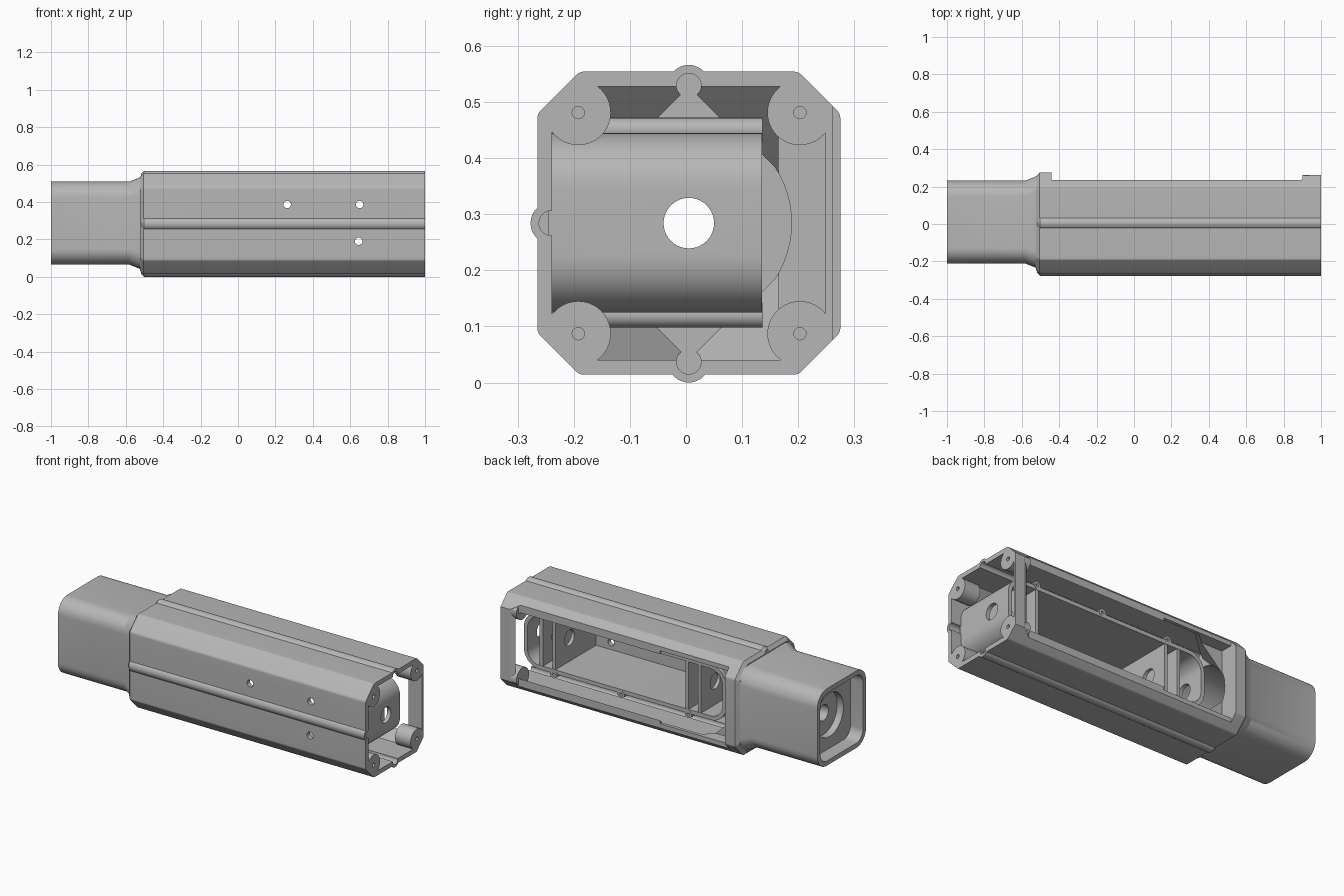
import bpy, bmesh, math
from mathutils import Vector

cube = bpy.data.objects.get("Cube")
if cube:
    bpy.data.objects.remove(cube, do_unlink=True)

CY, CZ = 0.005, 0.284      # housing axis
gray = bpy.data.materials.new("plastic_gray")
gray.use_nodes = True
COLOR = (0.47, 0.47, 0.47, 1)
gray.diffuse_color = COLOR
gray.node_tree.nodes["Principled BSDF"].inputs["Base Color"].default_value = COLOR

AXES = {"X": lambda u, v, t: (t, u, v),
        "Y": lambda u, v, t: (u, t, v),
        "Z": lambda u, v, t: (u, v, t)}


def finish_mesh(name, bm):
    bmesh.ops.recalc_face_normals(bm, faces=bm.faces)
    me = bpy.data.meshes.new(name)
    bm.to_mesh(me)
    bm.free()
    me.materials.append(gray)
    ob = bpy.data.objects.new(name, me)
    bpy.context.collection.objects.link(ob)
    return ob


def loft(name, sections, axis="X"):
    """Skin equal-length outlines placed at positions along an axis."""
    bm = bmesh.new()
    rings = [[bm.verts.new(AXES[axis](u, v, t)) for u, v in pts] for t, pts in sections]
    n = len(rings[0])
    for a, b in zip(rings, rings[1:]):
        for i in range(n):
            bm.faces.new((a[i], a[(i + 1) % n], b[(i + 1) % n], b[i]))
    bm.faces.new(rings[0])
    bm.faces.new(rings[-1])
    return finish_mesh(name, bm)


def prism(name, pts, a, b, axis="X"):
    return loft(name, [(a, pts), (b, pts)], axis)


def circle(u, v, r, n=40):
    return [(u + r * math.cos(2 * math.pi * i / n), v + r * math.sin(2 * math.pi * i / n))
            for i in range(n)]


def rounded(pts, r, n=6):
    """Round each corner of a convex outline with a radius."""
    out = []
    for i, p in enumerate(pts):
        p = Vector(p)
        d0 = (Vector(pts[i - 1]) - p).normalized()
        d1 = (Vector(pts[(i + 1) % len(pts)]) - p).normalized()
        half = d0.angle(d1) / 2
        c = p + (d0 + d1).normalized() * (r / math.sin(half))
        s, e = p + d0 * (r / math.tan(half)) - c, p + d1 * (r / math.tan(half)) - c
        ang = s.angle(e)
        for k in range(n + 1):
            f = k / n
            out.append(tuple(c + (s * math.sin((1 - f) * ang) + e * math.sin(f * ang)) / math.sin(ang)))
    return out


def rect(u0, u1, v0, v1):
    return [(u0, v0), (u1, v0), (u1, v1), (u0, v1)]


def square(h, r):
    return rounded(rect(CY + 0.005 - h, CY + 0.005 + h, CZ + 0.003 - h, CZ + 0.003 + h), r, 10)


def octagon(h, c):
    k = h - c
    return [(CY + u, CZ + v) for u, v in
            ((-k, -h), (k, -h), (h, -k), (h, k), (k, h), (-k, h), (-h, k), (-h, -k))]


def boolean(ob, tool, op="DIFFERENCE"):
    mod = ob.modifiers.new("bool", "BOOLEAN")
    mod.operation, mod.solver, mod.object = op, "EXACT", tool
    bpy.context.view_layer.objects.active = ob
    bpy.ops.object.modifier_apply(modifier=mod.name)
    bpy.data.objects.remove(tool, do_unlink=True)


parts = []

# Octagonal housing with a softened rear shoulder
shell = loft("housing_shell", [(-0.523, rounded(octagon(0.252, 0.07), 0.02)),
                               (-0.505, rounded(octagon(0.27, 0.075), 0.02)),
                               (1, rounded(octagon(0.27, 0.075), 0.02))])
parts.append(shell)

# Half-round ridges on top, bottom and front, hollow underneath
ridges = [(CY, 0.529), (CY, 0.037), (-0.24, CZ)]
for u, v in ridges:
    boolean(shell, loft("ridge", [(-0.518, circle(u, v, 0.022)), (-0.503, circle(u, v, 0.037)),
                                  (1, circle(u, v, 0.037))]), "UNION")

# Hollow interior narrowing to a diamond at the rear wall
bm = bmesh.new()
for x, pts in ((1.1, octagon(0.2435, 0.066)), (-0.25, octagon(0.2435, 0.066))):
    for u, v in pts:
        bm.verts.new((x, u, v))
for u, v in ((1, 0), (0, 1), (-1, 0), (0, -1)):
    bm.verts.new((-0.44, CY + u * 0.2435, CZ + v * 0.2435))
bmesh.ops.convex_hull(bm, input=bm.verts)
boolean(shell, finish_mesh("interior", bm))
for u, v in ridges:
    boolean(shell, prism("groove", circle(u, v, 0.022), -0.44, 1.1))

# Open back, leaving the rear flange and the front prongs
boolean(shell, prism("back_opening", [(-0.44, 0.235), (0.89, 0.235), (0.94, 0.262), (1.1, 0.262),
                                      (1.1, 0.4), (-0.44, 0.4)], -0.1, 0.7, "Z"))
boolean(shell, prism("flange_clearance", rect(-0.44, 0, 0.165, 0.4), CZ - 0.21, CZ + 0.21, "Z"))

# Screw holes through the front wall
for x, z in ((0.263, 0.387), (0.65, 0.387), (0.645, 0.19)):
    boolean(shell, prism("screw_hole", circle(x, z, 0.02, 24), -0.4, -0.15, "Y"))
boolean(shell, prism("bore", circle(CY, CZ, 0.183, 64), -0.6, -0.43))

# Rounded square neck with a stepped end recess
neck = loft("neck", [(-1, square(0.222, 0.085)), (-0.58, square(0.222, 0.085)),
                     (-0.52, square(0.246, 0.09))])
parts.append(neck)
boolean(neck, prism("end_recess", square(0.195, 0.062), -1.1, -0.92))
boolean(neck, prism("counterbore", circle(CY, CZ, 0.125, 48), -0.95, -0.88))
boolean(neck, prism("bore", circle(CY, CZ, 0.183, 64), -0.83, -0.4))
boolean(neck, prism("cable_hole", circle(CY, CZ, 0.045), -1.1, -0.4))
boolean(neck, prism("small_hole", circle(-0.13, 0.43, 0.012, 16), -1.1, -0.87))

# Corner screw posts at the open end
for u in (-0.192, 0.203):
    for v in (0.087, 0.481):
        post = prism("corner_post", circle(u, v, 0.058), 0.9, 1)
        boolean(post, prism("limit", rounded(octagon(0.269, 0.075), 0.02), 0.8, 1.2), "INTERSECT")
        boolean(post, prism("post_hole", circle(u, v, 0.011, 20), 0.92, 1.1))
        parts.append(post)

# Rounded component tray behind the front wall
tray = prism("component_tray", rounded(rect(-0.35, 0.94, 0.125, 0.445), 0.1, 10), -0.245, 0.135, "Y")
boolean(tray, prism("tray_cavity", rounded(rect(-0.327, 0.917, 0.148, 0.422), 0.077, 10), -0.3, 0.2, "Y"))
boolean(tray, prism("cable_hole", circle(CY, CZ, 0.045), -0.5, 1.2))
parts.append(tray)

# Tray dividers with cable holes
for x in (-0.18, -0.1, 0.75, 0.83):
    divider = prism("tray_divider", rect(-0.245, 0.133, 0.135, 0.435), x - 0.01, x + 0.01)
    boolean(divider, prism("cable_hole", circle(CY, CZ, 0.045), x - 0.1, x + 0.1))
    parts.append(divider)

# Lid screw bosses along the tray rim
for x in (-0.11, 0.32, 0.75):
    for z in (0.12, 0.45):
        boss = prism("tray_boss", circle(x, z, 0.022, 24), -0.245, 0.136, "Y")
        boolean(boss, prism("boss_hole", circle(x, z, 0.009, 16), 0.08, 0.2, "Y"))
        parts.append(boss)

# Smooth curved faces, keep edges crisp
bpy.ops.object.select_all(action="DESELECT")
for ob in parts:
    ob.select_set(True)
bpy.context.view_layer.objects.active = shell
bpy.ops.object.shade_smooth_by_angle(angle=math.radians(25))
